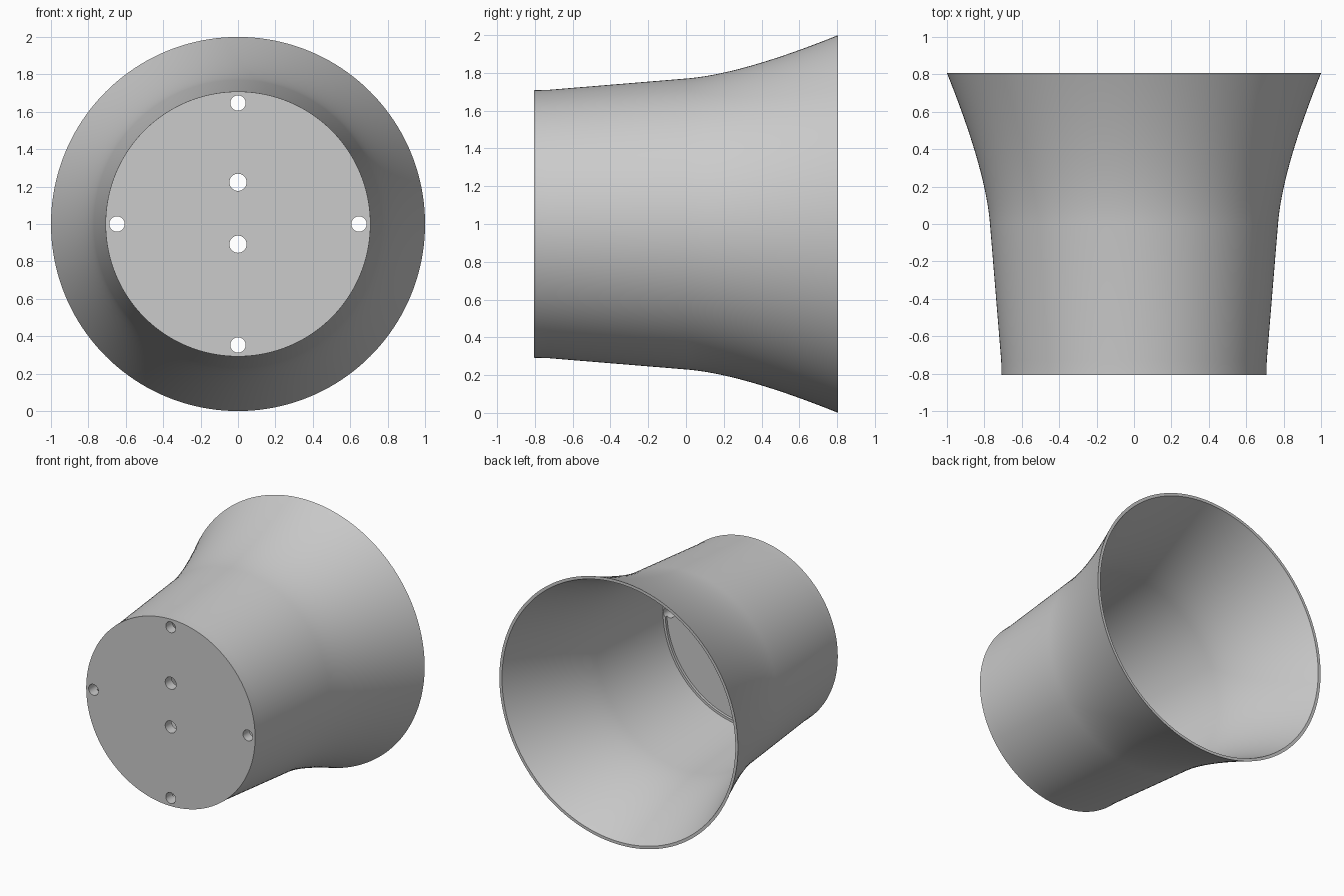
import bpy, bmesh
from math import sin, cos, tau
from mathutils import Vector

if "Cube" in bpy.data.objects:
    bpy.data.objects.remove(bpy.data.objects["Cube"])

SEGMENTS = 160
WALL = 0.022


def make_material(name, color):
    mat = bpy.data.materials.new(name)
    mat.use_nodes = True
    mat.diffuse_color = color
    mat.node_tree.nodes["Principled BSDF"].inputs["Base Color"].default_value = color
    return mat


def new_object(name, bm, mat):
    bmesh.ops.recalc_face_normals(bm, faces=bm.faces)
    mesh = bpy.data.meshes.new(name)
    bm.to_mesh(mesh)
    bm.free()
    mesh.materials.append(mat)
    obj = bpy.data.objects.new(name, mesh)
    bpy.context.collection.objects.link(obj)
    return obj


def lathe(bm, profile, segments, cx=0, cz=1):
    """Turn a profile of (y, radius) about the y direction and cap both ends."""
    rings = [[bm.verts.new((cx + r * cos(tau * i / segments), y,
                            cz + r * sin(tau * i / segments)))
              for i in range(segments)] for y, r in profile]
    for a, b in zip(rings, rings[1:]):
        for i in range(segments):
            j = (i + 1) % segments
            bm.faces.new((a[i], a[j], b[j], b[i]))
    bm.faces.new(rings[0])
    bm.faces.new(rings[-1])


def flare(steps=20):
    """Curve that opens from the straight barrel to the wide rim."""
    a, b, c = Vector((0, 0.77)), Vector((0.294, 0.7935)), Vector((0.806, 1))
    for k in range(steps + 1):
        t = k / steps
        yield tuple(a * (1 - t) ** 2 + b * 2 * t * (1 - t) + c * t * t)


grey = make_material("light grey", (0.6, 0.6, 0.6, 1))

# Flared cup: outer skin, rim, inner skin, then a small ledge around the floor
outer = [(-0.806, 0.708), (-0.73, 0.71)] + list(flare())
inner = [(y, r - WALL) for y, r in reversed(outer[2:])]
floor = [(-0.71, 0.69), (-0.71, 0.672), (-0.73, 0.672)]
bm = bmesh.new()
lathe(bm, outer + inner + floor, SEGMENTS)
cup = new_object("flared_cup", bm, grey)

# Screw holes near the edge and two cable holes near the middle
bm = bmesh.new()
holes = [(x, 1, 0.041) for x in (-0.647, 0.647)]
holes += [(0, z, 0.041) for z in (0.353, 1.647)]
holes += [(0, z, 0.046) for z in (0.892, 1.223)]
for x, z, radius in holes:
    lathe(bm, [(-0.9, radius), (-0.6, radius)], 32, x, z)
cutter = new_object("hole_cutter", bm, grey)
cutter.hide_render = True

cut = cup.modifiers.new("holes", 'BOOLEAN')
cut.operation = 'DIFFERENCE'
cut.solver = 'EXACT'
cut.object = cutter
bpy.ops.object.select_all(action='DESELECT')
bpy.context.view_layer.objects.active = cup
cup.select_set(True)
bpy.ops.object.modifier_apply(modifier=cut.name)
bpy.data.objects.remove(cutter)
bpy.ops.object.shade_smooth_by_angle(angle=0.5)
